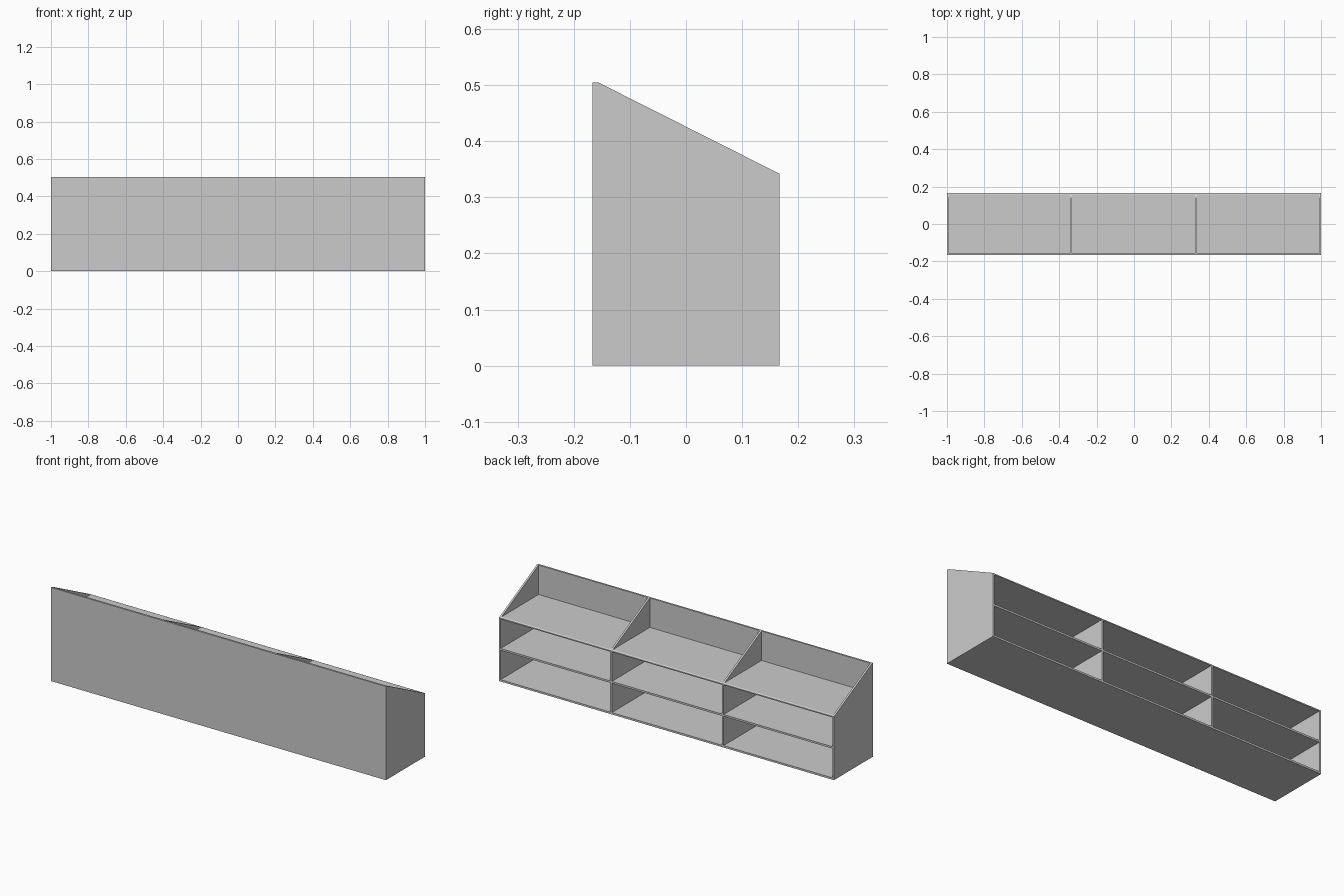
import bpy, bmesh

if "Cube" in bpy.data.objects:
    bpy.data.objects.remove(bpy.data.objects["Cube"])

T = 0.01                        # board thickness
Y0, Y1 = -0.1667, 0.1667        # front and rear limits
H = 0.505                       # full height
YI = Y0 + T                     # inner face of the tall panel
Z_LOW = 0.342                   # rear height of the sloped edge
SLOPE = (Z_LOW - H) / (Y1 - YI)
SHELF_Z = (0.0, 0.168, 0.336)   # undersides of the shelves


def board(name, profile, x0, x1):
    """Extrude a (y, z) outline from x0 to x1."""
    bm = bmesh.new()
    face = bm.faces.new([bm.verts.new((x0, y, z)) for y, z in profile])
    out = bmesh.ops.extrude_face_region(bm, geom=[face])
    verts = [g for g in out["geom"] if isinstance(g, bmesh.types.BMVert)]
    bmesh.ops.translate(bm, verts=verts, vec=(x1 - x0, 0, 0))
    bmesh.ops.recalc_face_normals(bm, faces=bm.faces)
    mesh = bpy.data.meshes.new(name)
    bm.to_mesh(mesh)
    bm.free()
    obj = bpy.data.objects.new(name, mesh)
    bpy.context.collection.objects.link(obj)
    return obj


def rect(y0, y1, z0, z1):
    return [(y0, z0), (y1, z0), (y1, z1), (y0, z1)]


# Tall closed panel
board("front_panel", rect(Y0, YI, 0, H), -1 + T, 1 - T)

# Sloped side panels
side = [(Y0, 0), (Y1, 0), (Y1, Z_LOW), (YI, H), (Y0, H)]
board("side_left", side, -1, -1 + T)
board("side_right", side, 1 - T, 1)

# Shelves; the top one is trimmed by the slope at its rear edge
for i, z in enumerate(SHELF_Z[:2]):
    board(f"shelf_{i}", rect(YI, Y1, z, z + T), -1 + T, 1 - T)
z_top = SHELF_Z[2] + T
y_cut = YI + (z_top - H) / SLOPE
board("shelf_top", [(YI, SHELF_Z[2]), (Y1, SHELF_Z[2]), (Y1, Z_LOW),
                    (y_cut, z_top), (YI, z_top)], -1 + T, 1 - T)

# Dividers: one piece in each gap plus a triangular piece above the top shelf
for name, x in (("left", -0.336), ("right", 0.331)):
    for i in range(2):
        board(f"divider_{name}_{i}", rect(YI, Y1, SHELF_Z[i] + T, SHELF_Z[i + 1]),
              x - T / 2, x + T / 2)
    board(f"divider_{name}_top", [(YI, z_top), (y_cut, z_top), (YI, H)],
          x - T / 2, x + T / 2)
